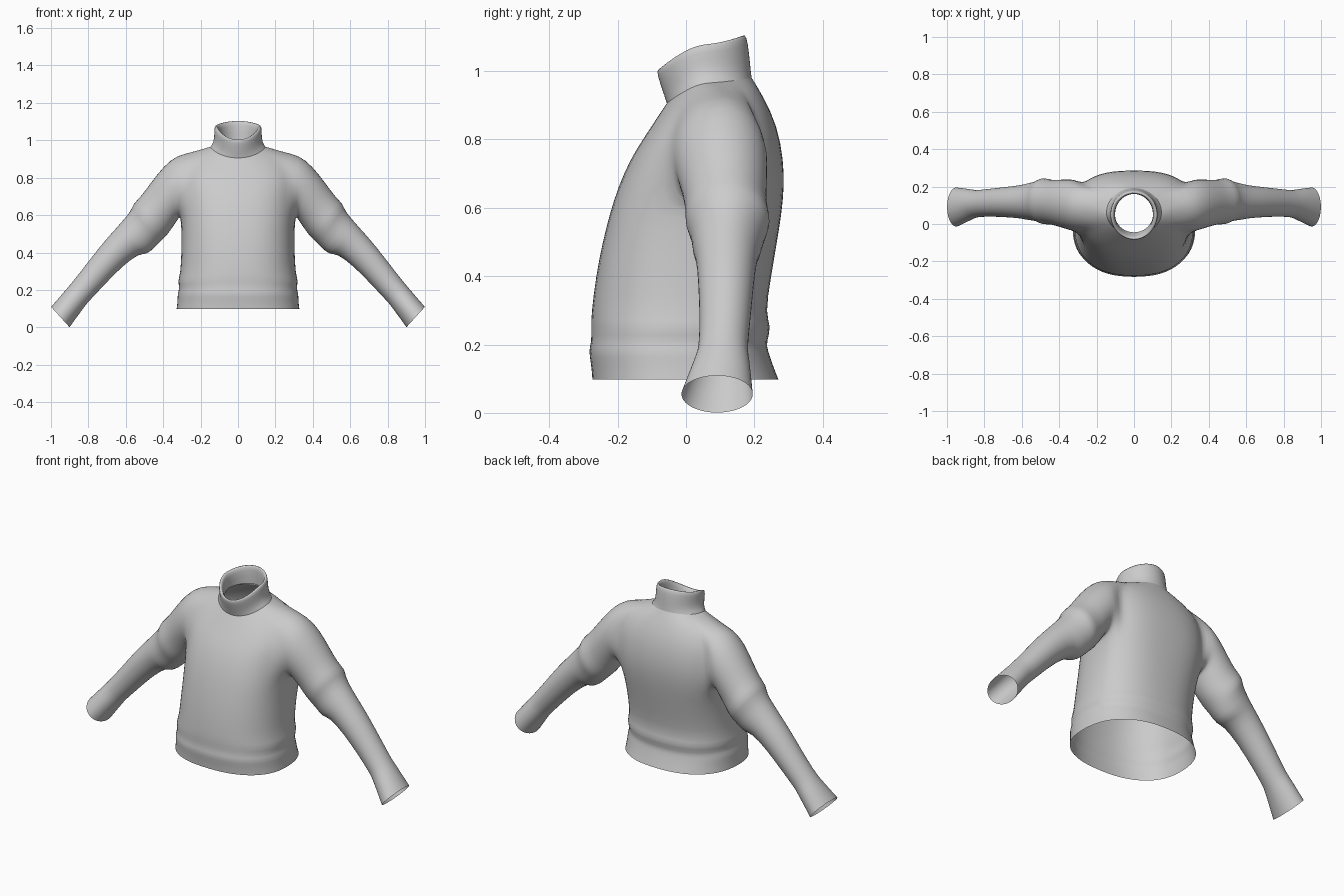
import bpy, bmesh
from math import sin, cos, pi

if "Cube" in bpy.data.objects:
    bpy.data.objects.remove(bpy.data.objects["Cube"])

N = 32          # points around the torso
K = 20          # points around a sleeve
R0, R1 = 8, 12  # armhole rows
C0, C1 = 5, 11  # armhole columns (side column is 8)

# rows: z front, z side, z back, half width, y front, y side, y back, squareness
NECK = (.905, .965, .98, .148, -.057, .06, .193, 1)
BODY = [
    (.097, .097, .097, .33, -.275, -.02, .272, .85),
    (.14, .14, .14, .324, -.278, -.02, .255, .85),
    (.185, .185, .185, .325, -.287, -.02, .24, .85),
    (.205, .205, .205, .313, -.277, -.02, .236, .85),
    (.255, .25, .255, .324, -.279, -.01, .252, .85),
    (.29, .285, .285, .309, -.278, 0, .232, .85),
    (.4, .4, .4, .304, -.265, .02, .25, .83),
    (.5, .5, .5, .302, -.245, .05, .267, .8),
    (.58, .58, .58, .308, -.225, .08, .28, .78),
    (.66, .66, .66, .312, -.2, .1, .288, .78),
    (.74, .74, .74, .317, -.165, .1, .286, .8),
    (.80, .84, .84, .317, -.127, .1, .268, .85),
    (.86, .935, .925, .255, -.087, .1, .227, .95),
    NECK]
COLLAR = [
    NECK,
    (.925, .99, 1.0, .13, -.063, .055, .19, 1),
    (.965, 1.035, 1.055, .127, -.077, .05, .185, 1),
    (1.002, 1.077, 1.103, .127, -.088, .05, .178, 1),
    (1.006, 1.08, 1.107, .114, -.077, .05, .167, 1),
    (.985, 1.06, 1.09, .102, -.062, .05, .16, 1),
    (.93, .99, 1.0, .102, -.045, .05, .162, 1)]

# sleeve rings: top x, top z, bottom x, bottom z, y front, y back
SLEEVE = [
    (.325, .922, .312, .59, -.04, .24), (.395, .868, .325, .57, -.03, .24),
    (.47, .77, .345, .54, -.012, .238), (.52, .70, .375, .495, -.002, .236),
    (.565, .658, .41, .462, -.006, .252), (.57, .625, .44, .43, .015, .232),
    (.63, .557, .49, .385, .018, .22), (.66, .522, .525, .397, .028, .21),
    (.73, .445, .62, .325, .035, .2), (.84, .30, .725, .215, .04, .188),
    (.90, .226, .795, .14, .035, .18), (.915, .208, .812, .122, .028, .186),
    (1.0, .11, .90, .0, -.015, .197)]


def spow(v, p):
    return abs(v) ** p * (1 if v > 0 else -1)


def loft(bm, rows, skip=lambda r, c: False):
    """Stack tilted rounded rings and join them with quads."""
    grid = []
    for zf, zs, zb, hw, yf, ys, yb, p in rows:
        ring = []
        for j in range(N):
            a = 2 * pi * j / N
            c = spow(cos(a), p)
            y_end, z_end = (yf, zf) if c > 0 else (yb, zb)
            ring.append(bm.verts.new((hw * spow(sin(a), p),
                                      ys + (y_end - ys) * abs(c),
                                      zs + (z_end - zs) * abs(c) ** 1.5)))
        grid.append(ring)
    for r in range(len(rows) - 1):
        for c in range(N):
            if not skip(r, c):
                d = (c + 1) % N
                bm.faces.new((grid[r][c], grid[r][d], grid[r + 1][d], grid[r + 1][c]))
    return grid


def armhole(r, c):
    return R0 <= r < R1 and (C0 <= c < C1 or N - C1 <= c < N - C0)


def add_sleeve(bm, grid, side):
    """Extend the armhole edge into a sleeve, ring by ring."""
    path = [(R1, c) for c in range(8, C0, -1)]
    path += [(r, C0) for r in range(R1, R0, -1)]
    path += [(R0, c) for c in range(C0, C1)]
    path += [(r, C1) for r in range(R0, R1)]
    path += [(R1, c) for c in range(C1, 8, -1)]
    prev = [grid[r][c if side > 0 else N - c] for r, c in path]
    for xt, zt, xb, zb, yf, yb in SLEEVE:
        ring = []
        for k in range(K):
            a = 2 * pi * k / K
            ring.append(bm.verts.new((side * ((xt + xb) / 2 + (xt - xb) / 2 * cos(a)),
                                      (yf + yb) / 2 - (yb - yf) / 2 * sin(a),
                                      (zt + zb) / 2 + (zt - zb) / 2 * cos(a))))
        for k in range(K):
            m = (k + 1) % K
            bm.faces.new((prev[k], prev[m], ring[m], ring[k]))
        prev = ring


def finish(bm, name):
    loose = [v for v in bm.verts if not v.link_faces]
    bmesh.ops.delete(bm, geom=loose, context='VERTS')
    bmesh.ops.recalc_face_normals(bm, faces=bm.faces[:])
    for f in bm.faces:
        f.smooth = True
    me = bpy.data.meshes.new(name)
    bm.to_mesh(me)
    bm.free()
    ob = bpy.data.objects.new(name, me)
    bpy.context.collection.objects.link(ob)
    sub = ob.modifiers.new("smooth", 'SUBSURF')
    sub.levels = sub.render_levels = 1


# torso with waistband and both sleeves
bm = bmesh.new()
torso = loft(bm, BODY, armhole)
for s in (1, -1):
    add_sleeve(bm, torso, s)
finish(bm, "sweater_body")

# tall collar with folded inner lining
bm = bmesh.new()
loft(bm, COLLAR)
finish(bm, "collar")
